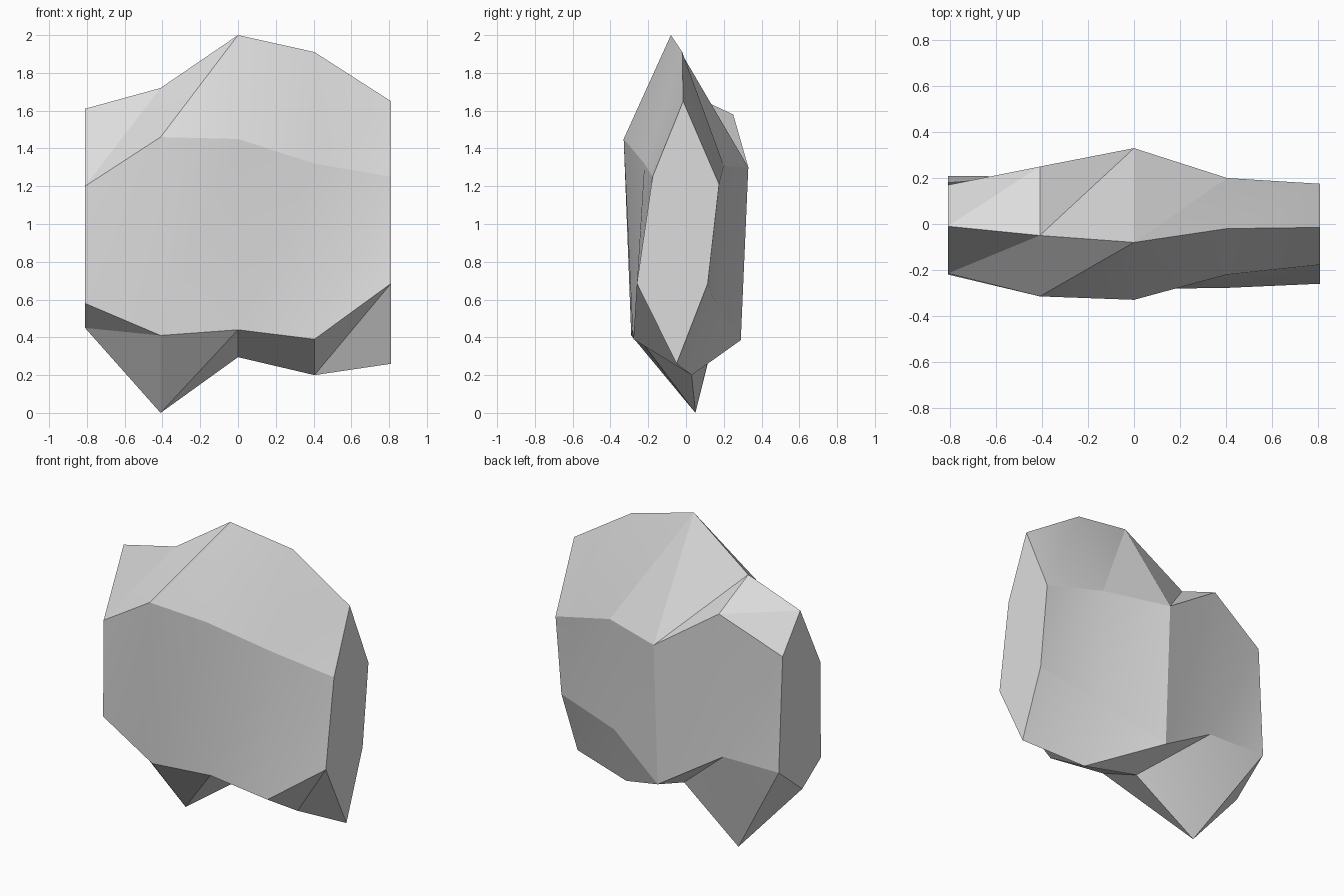
import bpy, bmesh, math

if "Cube" in bpy.data.objects:
    bpy.data.objects.remove(bpy.data.objects["Cube"])

# Stone: six-sided cross-sections spaced along x, as (y, z) in the order
# crest, front upper, front lower, keel, back lower, back upper
SECTIONS = [
    (-0.81, [(-0.01, 1.61), (-0.215, 1.20), (-0.22, 0.58), (-0.03, 0.45), (0.21, 0.645), (0.17, 1.38)]),
    (-0.41, [(-0.05, 1.72), (-0.315, 1.46), (-0.29, 0.41), (0.05, 0.0), (0.205, 0.64), (0.25, 1.58)]),
    (0.0, [(-0.08, 2.0), (-0.33, 1.45), (-0.283, 0.44), (0.02, 0.295), (0.29, 0.385), (0.33, 1.30)]),
    (0.405, [(-0.02, 1.91), (-0.22, 1.32), (-0.278, 0.39), (0.03, 0.20), (0.155, 0.58), (0.20, 1.31)]),
    (0.81, [(-0.015, 1.65), (-0.177, 1.25), (-0.26, 0.685), (-0.05, 0.26), (0.115, 0.685), (0.175, 1.21)]),
]

bm = bmesh.new()
rings = [[bm.verts.new((x, y, z)) for y, z in pts] for x, pts in SECTIONS]

# Side facets between neighbouring sections, each split along the same diagonal
for a, b in zip(rings, rings[1:]):
    for i in range(6):
        j = (i + 1) % 6
        bm.faces.new((a[j], b[j], b[i]))
        bm.faces.new((a[j], b[i], a[i]))

# Flat end caps
bm.faces.new(rings[0])
bm.faces.new(rings[-1])
bmesh.ops.recalc_face_normals(bm, faces=bm.faces[:])

mesh = bpy.data.meshes.new("stone")
bm.to_mesh(mesh)
bm.free()

grey = bpy.data.materials.new("light grey")
grey.diffuse_color = (0.72, 0.72, 0.72, 1)
grey.use_nodes = True
grey.node_tree.nodes["Principled BSDF"].inputs["Base Color"].default_value = grey.diffuse_color
mesh.materials.append(grey)
stone = bpy.data.objects.new("stone", mesh)
bpy.context.collection.objects.link(stone)

# Soften only the shallow facet edges
bpy.context.view_layer.objects.active = stone
stone.select_set(True)
bpy.ops.object.shade_smooth_by_angle(angle=math.radians(15))
